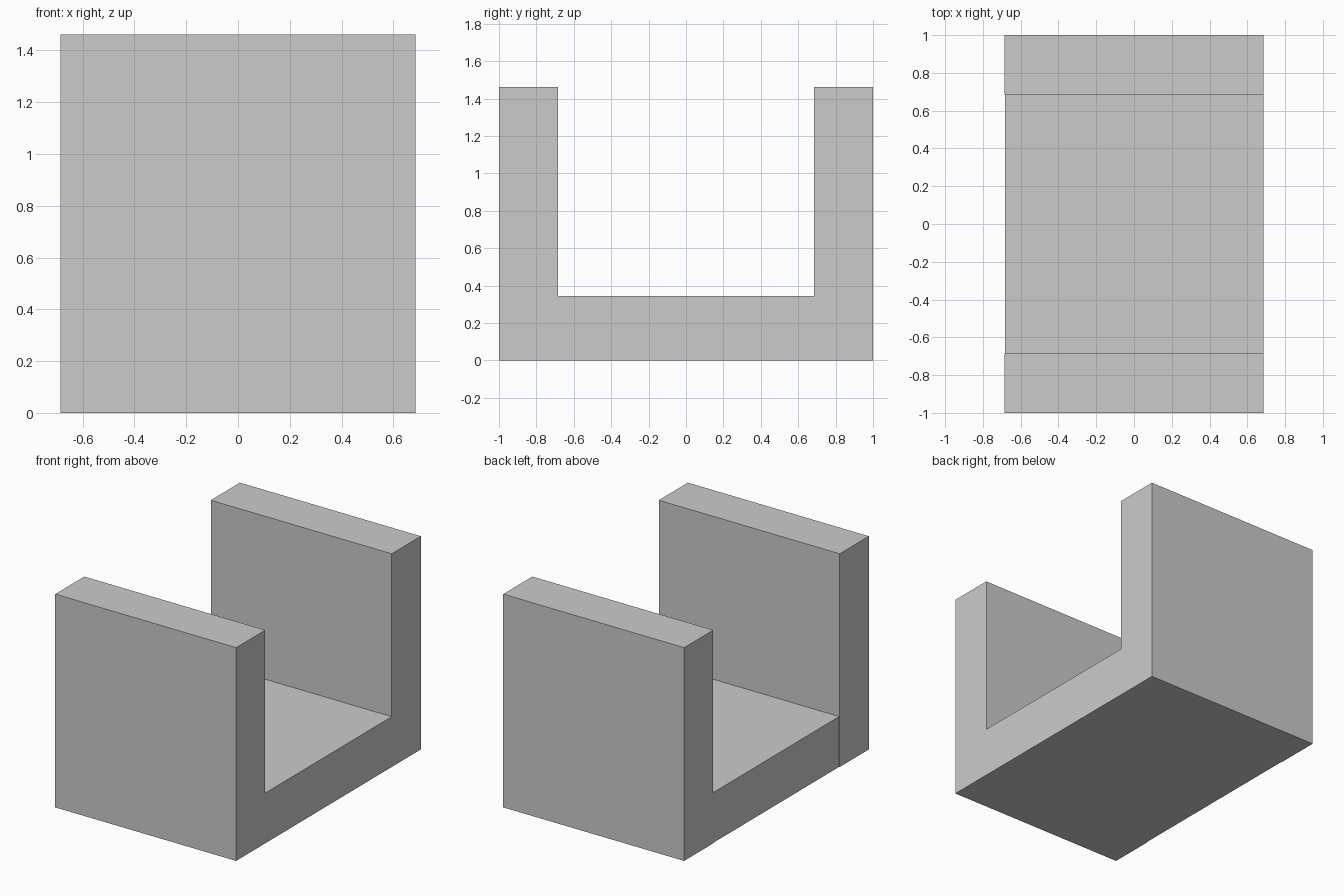
import bpy, bmesh

if "Cube" in bpy.data.objects:
    bpy.data.objects.remove(bpy.data.objects["Cube"])

HALF_W, HALF_L, INNER = 0.686, 1.0, 0.685
FLOOR, TOP, STEP = 0.345, 1.462, 0.004

bm = bmesh.new()

# U-shaped side profile: wall, floor, wall
outline = [(-HALF_L, 0), (-INNER, 0), (INNER, 0), (HALF_L, 0),
           (HALF_L, TOP), (INNER, TOP), (INNER, FLOOR),
           (-INNER, FLOOR), (-INNER, TOP), (-HALF_L, TOP)]
v = [bm.verts.new((HALF_W, y, z)) for y, z in outline]
for ids in ((0, 1, 7, 8, 9), (1, 2, 6, 7), (2, 3, 4, 5, 6)):
    bm.faces.new([v[i] for i in ids])


def extrude_x(faces, dx):
    geom = bmesh.ops.extrude_face_region(bm, geom=faces)["geom"]
    verts = [g for g in geom if isinstance(g, bmesh.types.BMVert)]
    bmesh.ops.translate(bm, vec=(dx, 0, 0), verts=verts)
    return [g for g in geom if isinstance(g, bmesh.types.BMFace)]


# Full channel, then the walls stand slightly proud on the left side
ends = extrude_x(bm.faces[:], -(2 * HALF_W - STEP))
walls = [f for f in ends if abs(f.calc_center_median().y) > 0.3]
extrude_x(walls, -STEP)

bmesh.ops.recalc_face_normals(bm, faces=bm.faces[:])
bmesh.ops.dissolve_limit(bm, angle_limit=0.01, verts=bm.verts[:], edges=bm.edges[:])

mesh = bpy.data.meshes.new("channel_block")
bm.to_mesh(mesh)
bm.free()
bpy.context.collection.objects.link(bpy.data.objects.new("channel_block", mesh))
